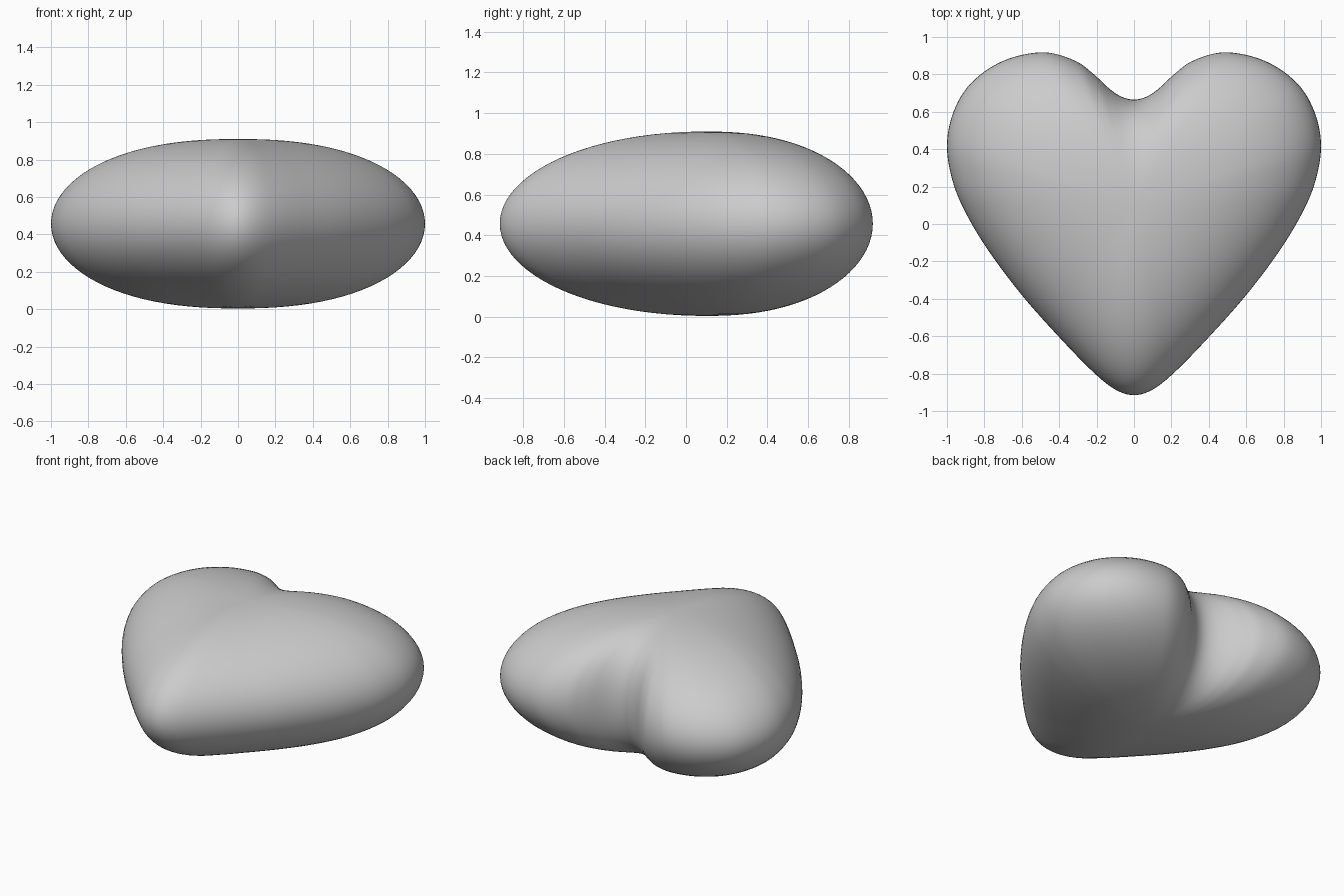
import bpy, bmesh, math
from mathutils import Vector

if "Cube" in bpy.data.objects:
    bpy.data.objects.remove(bpy.data.objects["Cube"])

CY, HALF = 0.1, 0.453   # heart middle and half thickness

# right half of the heart outline, tip to cleft
RIM = [(0, -.915), (.1, -.885), (.22, -.79), (.4, -.605), (.6, -.38), (.78, -.14), (.9, .06),
       (.97, .23), (1, .42), (.965, .6), (.87, .755), (.7, .872), (.49, .918),
       (.32, .875), (.22, .805), (.13, .722), (.065, .68), (0, .665)]
# softer outline that the inner rings fade to
CORE = [(0, -.915), (.15, -.87), (.29, -.74), (.46, -.56), (.64, -.34), (.79, -.13), (.9, .06),
        (.97, .23), (1, .42), (.96, .6), (.86, .745), (.7, .85), (.5, .89),
        (.36, .875), (.25, .84), (.16, .81), (.08, .785), (0, .777)]


def smooth_loop(half, steps=6):
    """Mirror a half outline and run a Catmull-Rom curve through it."""
    pts = [Vector(p) for p in half] + [Vector((-x, y)) for x, y in half[-2:0:-1]]
    n, out = len(pts), []
    for i in range(n):
        a, b, c, d = (pts[(i + k) % n] for k in (-1, 0, 1, 2))
        for j in range(steps):
            t = j / steps
            out.append(0.5 * (2 * b + (c - a) * t + (2 * a - 5 * b + 4 * c - d) * t ** 2
                              + (3 * b - a - 3 * c + d) * t ** 3))
    return out


rim, core = smooth_loop(RIM), smooth_loop(CORE)
bm = bmesh.new()
rings, levels = [], 48
for k in range(1, levels):
    phi = math.pi * k / levels
    s = math.sin(phi)
    w = s ** 1.8
    ring = []
    for r, c in zip(rim, core):
        # lobes are plumper than the tip
        plump = 2.05 + 0.25 * min(1, max(0, (r.y + .6) / 1.0))
        h = HALF * math.sqrt(max(0, 1 - s ** plump))
        z = 0.457 + math.copysign(h, -math.cos(phi))
        p = r * w + c * (1 - w)
        ring.append(bm.verts.new((p.x * s, CY + (p.y - CY) * s, z)))
    rings.append(ring)

# skin between rings and close both poles
n = len(rim)
for a, b in zip(rings, rings[1:]):
    for i in range(n):
        j = (i + 1) % n
        bm.faces.new((a[i], a[j], b[j], b[i]))
for ring, z in ((rings[0], 0.457 - HALF), (rings[-1], 0.457 + HALF)):
    pole = bm.verts.new((0, CY, z))
    for i in range(n):
        bm.faces.new((ring[i], ring[(i + 1) % n], pole))
bmesh.ops.recalc_face_normals(bm, faces=bm.faces)
for f in bm.faces:
    f.smooth = True

mesh = bpy.data.meshes.new("heart")
bm.to_mesh(mesh)
bm.free()
heart = bpy.data.objects.new("heart", mesh)
bpy.context.collection.objects.link(heart)
